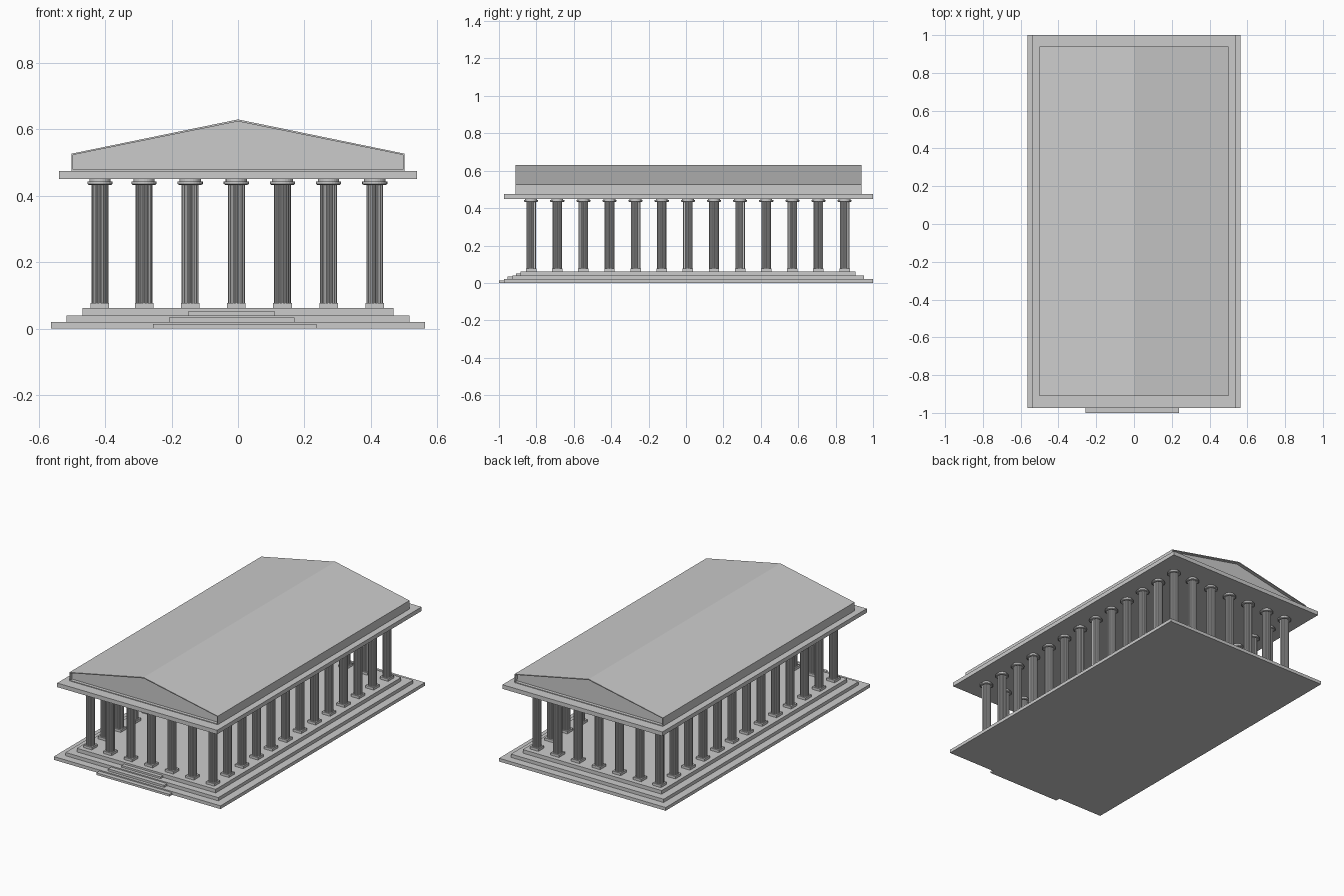
import bpy, bmesh, math
from mathutils import Matrix, Vector

cube = bpy.data.objects.get("Cube")
if cube:
    bpy.data.objects.remove(cube, do_unlink=True)

stone = bpy.data.materials.new("grey stone")
stone.use_nodes = True
GREY = (0.6, 0.6, 0.6, 1)
stone.diffuse_color = GREY
stone.node_tree.nodes["Principled BSDF"].inputs["Base Color"].default_value = GREY


def to_mesh(bm, name):
    bmesh.ops.recalc_face_normals(bm, faces=bm.faces)
    mesh = bpy.data.meshes.new(name)
    bm.to_mesh(mesh)
    bm.free()
    mesh.materials.append(stone)
    return mesh


def place(mesh, name, loc=(0, 0, 0)):
    obj = bpy.data.objects.new(name, mesh)
    obj.location = loc
    bpy.context.collection.objects.link(obj)
    return obj


def add_box(bm, x, y, z):
    """Box from (min, max) ranges."""
    size = [r[1] - r[0] for r in (x, y, z)]
    mid = Vector([(r[0] + r[1]) / 2 for r in (x, y, z)])
    bmesh.ops.create_cube(bm, size=1, matrix=Matrix.Translation(mid) @ Matrix.Diagonal((*size, 1)))


def box(name, x, y, z):
    bm = bmesh.new()
    add_box(bm, x, y, z)
    return place(to_mesh(bm, name), name)


def extrude_profile(bm, points, direction):
    """Closed prism from an outline."""
    face = bm.faces.new([bm.verts.new(p) for p in points])
    result = bmesh.ops.extrude_face_region(bm, geom=[face], use_keep_orig=True)
    verts = [g for g in result["geom"] if isinstance(g, bmesh.types.BMVert)]
    bmesh.ops.translate(bm, verts=verts, vec=direction)


def add_disc(bm, r_low, r_high, z0, z1):
    bmesh.ops.create_cone(bm, cap_ends=True, segments=24, radius1=r_low, radius2=r_high,
                          depth=z1 - z0, matrix=Matrix.Translation((0, 0, (z0 + z1) / 2)))


# Stepped platform
box("lower_platform", (-0.563, 0.563), (-0.973, 1.0), (0, 0.02))
box("middle_platform", (-0.516, 0.516), (-0.927, 0.953), (0.02, 0.04))
box("upper_platform", (-0.469, 0.469), (-0.885, 0.905), (0.04, 0.062))

# Entrance steps, set slightly left of centre
box("lower_step", (-0.256, 0.237), (-1.0, -0.973), (0, 0.013))
box("middle_step", (-0.208, 0.17), (-0.955, -0.927), (0.02, 0.033))
box("upper_step", (-0.15, 0.112), (-0.908, -0.885), (0.04, 0.051))

# One fluted column, shared by the whole colonnade
FLUTES = 16
bm = bmesh.new()
add_box(bm, (-0.028, 0.028), (-0.028, 0.028), (0.062, 0.077))
outline = []
for i in range(FLUTES * 4):
    radius = 0.0255 if i % 4 < 2 else 0.0225
    angle = math.tau * (i - 0.5) / (FLUTES * 4)
    outline.append((radius * math.cos(angle), radius * math.sin(angle), 0.077))
extrude_profile(bm, outline, (0, 0, 0.358))
add_disc(bm, 0.034, 0.038, 0.433, 0.436)
add_disc(bm, 0.038, 0.038, 0.436, 0.443)
add_disc(bm, 0.032, 0.032, 0.443, 0.45)
column = to_mesh(bm, "column")

# Colonnade around the platform edge
SIDE_COUNT, END_COUNT = 13, 7
FIRST_Y, LAST_Y = -0.828, 0.848
for i in range(SIDE_COUNT):
    y = FIRST_Y + (LAST_Y - FIRST_Y) * i / (SIDE_COUNT - 1)
    place(column, "right_column", (-0.416, y, 0))
    place(column, "left_column", (0.412, y, 0))
for i in range(1, END_COUNT - 1):
    x = -0.422 + 0.139 * i
    place(column, "front_column", (x, FIRST_Y, 0))
    place(column, "back_column", (x, LAST_Y, 0))

# Slab carried by the columns
box("entablature", (-0.54, 0.54), (-0.973, 1.0), (0.45, 0.475))

# Gabled roof with a recessed pediment at each end
bm = bmesh.new()
gable = [(-0.501, 0.475), (0.501, 0.475), (0.501, 0.527), (0, 0.63), (-0.501, 0.527)]
extrude_profile(bm, [(x, -0.911, z) for x, z in gable], (0, 1.85, 0))
bmesh.ops.recalc_face_normals(bm, faces=bm.faces)
bm.normal_update()
ends = [f for f in bm.faces if abs(f.normal.y) > 0.9]
bmesh.ops.inset_individual(bm, faces=ends, thickness=0.006)
bmesh.ops.inset_individual(bm, faces=ends, thickness=0, depth=-0.02)
place(to_mesh(bm, "roof"), "roof")
